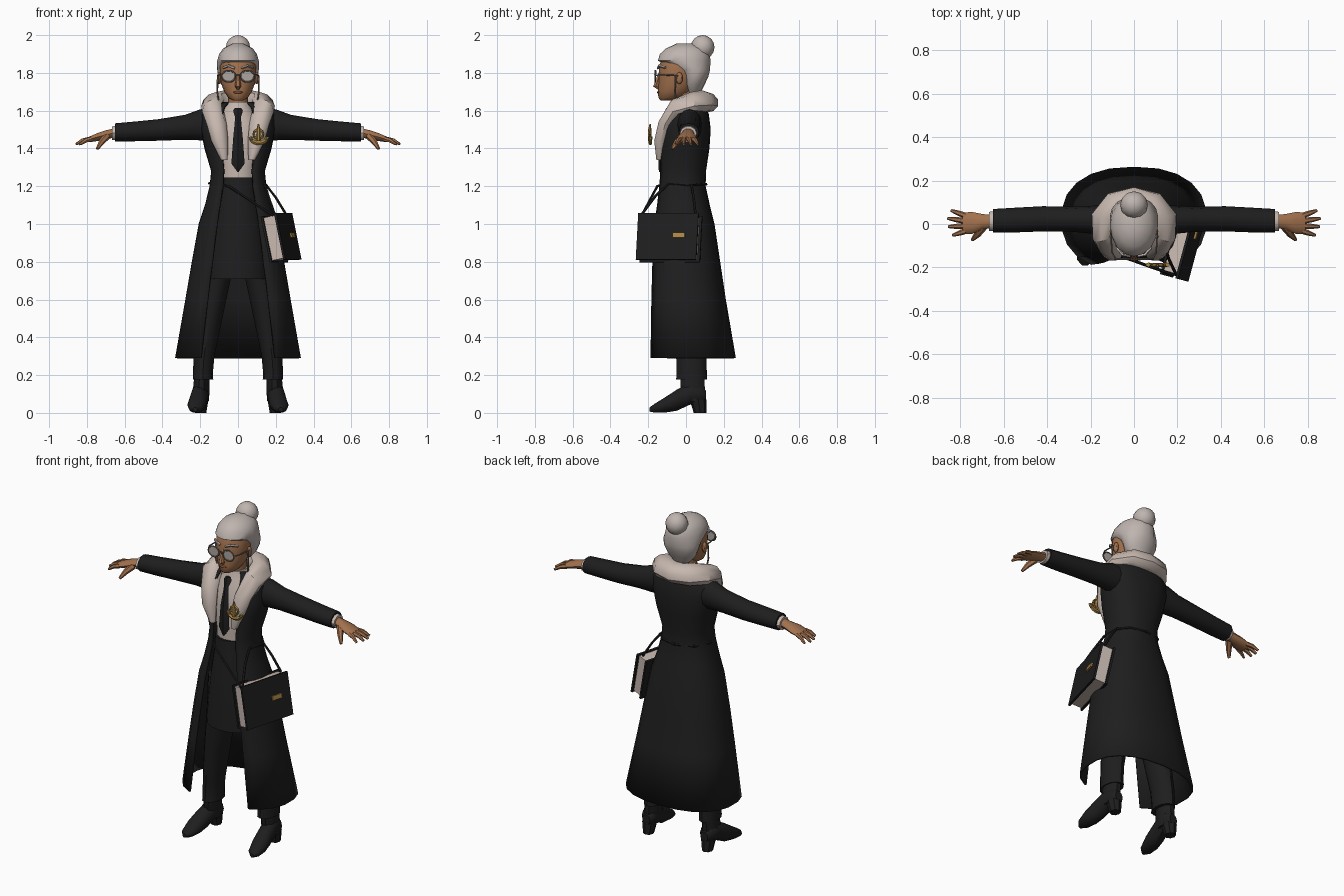
import bpy, bmesh, math
from mathutils import Vector as V, Matrix


def mat(name, r, g, b):
    m = bpy.data.materials.new(name)
    m.diffuse_color = (r, g, b, 1)
    return m


BLACK = mat("charcoal_cloth", .013, .013, .014)
SKIN = mat("warm_skin", .36, .165, .075)
LIP = mat("lip_brown", .22, .08, .045)
HAIR = mat("silver_hair", .52, .46, .43)
FUR = mat("cream_fur", .57, .48, .43)
GOLD = mat("brass", .40, .24, .06)
METAL = mat("grey_metal", .17, .14, .12)
LENS = mat("pale_lens", .42, .38, .36)


def finish(name, bm, m, angle=40):
    bmesh.ops.recalc_face_normals(bm, faces=bm.faces)
    me = bpy.data.meshes.new(name)
    bm.to_mesh(me)
    bm.free()
    me.materials.append(m)
    ob = bpy.data.objects.new(name, me)
    bpy.context.collection.objects.link(ob)
    bpy.ops.object.select_all(action='DESELECT')
    ob.select_set(True)
    bpy.context.view_layer.objects.active = ob
    bpy.ops.object.shade_smooth_by_angle(angle=math.radians(angle))
    return ob


def loft(name, rings, m, closed=True, caps=True, angle=40):
    bm = bmesh.new()
    vs = [[bm.verts.new(p) for p in r] for r in rings]
    n = len(rings[0])
    for a, b in zip(vs, vs[1:]):
        for i in range(n if closed else n - 1):
            j = (i + 1) % n
            bm.faces.new((a[i], a[j], b[j], b[i]))
    if closed and caps:
        bm.faces.new(vs[0])
        bm.faces.new(vs[-1])
    return finish(name, bm, m, angle)


def ring(c, a, b, n=10):
    c, a, b = V(c), V(a), V(b)
    return [c + a * math.cos(2 * math.pi * i / n) + b * math.sin(2 * math.pi * i / n) for i in range(n)]


def tube(name, pts, radii, m, n=6, flat=1.0):
    pts = [V(p) for p in pts]
    rings = []
    for i, p in enumerate(pts):
        d = (pts[min(i + 1, len(pts) - 1)] - pts[max(i - 1, 0)]).normalized()
        ref = V((0, 0, 1)) if abs(d.z) < .9 else V((0, 1, 0))
        a = d.cross(ref).normalized()
        r = radii[i] if isinstance(radii, (list, tuple)) else radii
        rings.append(ring(p, a * r, a.cross(d) * r * flat, n))
    return loft(name, rings, m)


def body(name, rows, m, n=16, cx=0):
    """Upright form: rows of height, half width, front y, back y."""
    return loft(name, [ring((cx, (f + b) / 2, z), (w, 0, 0), (0, (b - f) / 2, 0), n)
                       for z, w, f, b in rows], m)


def ball(name, c, size, m, u=12, v=8):
    bm = bmesh.new()
    bmesh.ops.create_uvsphere(bm, u_segments=u, v_segments=v, radius=1,
                              matrix=Matrix.Translation(c) @ Matrix.Diagonal((*size, 1)))
    return finish(name, bm, m)


def box(name, frame, c, size, m):
    bm = bmesh.new()
    bmesh.ops.create_cube(bm, size=1, matrix=frame @ Matrix.Translation(c) @ Matrix.Diagonal((*size, 1)))
    return finish(name, bm, m)


def hoop(name, c, r, t, m, a0=0, a1=360, n=14, sz=1):
    pts = [(c[0] + r * math.cos(t_), c[1], c[2] + sz * r * math.sin(t_))
           for t_ in (math.radians(a0 + (a1 - a0) * i / n) for i in range(n + 1))]
    return tube(name, pts, t, m, 5)


# Long coat, open down the front: height, half width, front y, back y, half opening
coat_rows = [(.29, .33, -.215, .258, .195), (.6, .275, -.205, .205, .16), (.8, .24, -.195, .175, .135),
             (1.0, .203, -.18, .145, .11), (1.1, .17, -.165, .12, .095), (1.2, .145, -.15, .098, .08),
             (1.28, .137, -.145, .10, .075), (1.4, .172, -.145, .118, .085), (1.5, .192, -.135, .125, .085),
             (1.58, .19, -.105, .115, .08), (1.62, .14, -.08, .10, .07), (1.64, .09, -.06, .08, .05)]
rings = []
for z, w, f, b, o in coat_rows:
    t0 = math.asin((o / w) ** (1 / .85))
    pts = []
    for i in range(19):
        t = t0 + (2 * math.pi - 2 * t0) * i / 18
        s, c = math.sin(t), math.cos(t)
        pts.append(V((math.copysign(abs(s) ** .85, s) * w,
                      (f + b) / 2 - math.copysign(abs(c) ** .85, c) * (b - f) / 2, z)))
    rings.append(pts)
coat = loft("coat", rings, BLACK, closed=False)
sol = coat.modifiers.new("cloth", 'SOLIDIFY')
sol.thickness, sol.offset = .012, 0

# Shirt, belt, long waistcoat and tie
body("shirt", [(1.2, .1, -.125, .07), (1.3, .105, -.126, .07), (1.42, .13, -.128, .08),
               (1.53, .13, -.115, .08), (1.6, .08, -.09, .06), (1.645, .06, -.08, .045)], FUR)
body("belt", [(1.195, .112, -.142, .08), (1.245, .108, -.138, .075)], BLACK)
body("waistcoat_skirt", [(.71, .165, -.172, .1), (.85, .155, -.168, .1), (1.0, .138, -.16, .1),
                         (1.2, .108, -.138, .075)], BLACK)
loft("tie", [ring((0, y, z), (w, 0, 0), (0, .012, 0), 4) for z, w, y in
             [(1.615, .016, -.093), (1.60, .026, -.098), (1.565, .015, -.112), (1.45, .026, -.13),
              (1.32, .035, -.133), (1.275, .003, -.132)]], BLACK)

# Fur collar: centre, section axes, from back to lapel tip
fur = [((0, .105, 1.645), (0, .065, -.02), (0, .02, .052)),
       ((.08, .09, 1.65), (.04, .05, -.02), (0, .01, .055)),
       ((.135, .03, 1.645), (.06, .015, -.02), (0, 0, .05)),
       ((.135, -.05, 1.61), (.055, -.02, -.015), (0, -.025, .05)),
       ((.113, -.11, 1.53), (.053, 0, 0), (0, -.037, .012)),
       ((.097, -.135, 1.44), (.045, 0, 0), (0, -.035, 0)),
       ((.073, -.138, 1.34), (.018, 0, 0), (0, -.02, 0))]
flip = Matrix.Diagonal((-1, 1, 1))
half = [ring(c, a, b, 10) for c, a, b in fur]
loft("fur_collar", [[flip @ p for p in r] for r in reversed(half[1:])] + half, FUR)

# Head, hair and bun
body("neck", [(1.56, .055, -.07, .05), (1.72, .05, -.07, .05)], SKIN, 10)
body("head", [(1.655, .03, -.135, -.06), (1.668, .052, -.146, -.01), (1.70, .073, -.149, .03),
              (1.74, .088, -.146, .05), (1.79, .094, -.145, .06), (1.84, .094, -.142, .06),
              (1.88, .085, -.125, .06)], SKIN)
body("hair", [(1.70, .055, .0, .08), (1.74, .09, -.02, .1), (1.78, .104, -.025, .118),
              (1.815, .11, -.05, .127), (1.865, .11, -.149, .13), (1.90, .1, -.138, .125),
              (1.93, .078, -.105, .1), (1.955, .03, -.05, .05)], HAIR)
ball("hair_bun", (0, .088, 1.936), (.064, .063, .064), HAIR)
tube("nose", [(0, -.138, 1.80), (0, -.152, 1.755), (0, -.16, 1.732), (0, -.142, 1.72)],
     [.008, .013, .017, .012], SKIN)
ball("lips", (0, -.146, 1.697), (.026, .007, .007), LIP, 8, 6)
tube("glasses_bridge", [(-.014, -.165, 1.79), (.014, -.165, 1.79)], .004, METAL, 5)

for side, s in (("left", 1), ("right", -1)):
    # Ear, brow, glasses and chain
    ball("ear_" + side, (s * .1, -.035, 1.772), (.012, .018, .032), SKIN, 8, 6)
    tube("eyebrow_" + side, [(s * .018, -.148, 1.825), (s * .05, -.142, 1.838), (s * .078, -.11, 1.828)],
         .007, HAIR, 5)
    hoop("glasses_rim_" + side, (s * .05, -.162, 1.782), .036, .0045, METAL, sz=.85)
    loft("lens_" + side, [ring((s * .05, y, 1.782), (.033, 0, 0), (0, 0, .027), 12)
                          for y in (-.163, -.159)], LENS)
    tube("glasses_temple_" + side, [(s * .085, -.162, 1.788), (s * .102, -.13, 1.79), (s * .107, -.04, 1.785)],
         .004, METAL, 5)
    tube("glasses_chain_" + side, [(s * .108, -.055, 1.785), (s * .11, -.058, 1.70), (s * .1, -.05, 1.63)],
         .005, METAL, 5)

    # Sleeve, cuff, hand
    def along(rows, n=10):
        return [ring((s * x, y, z), (0, ry, 0), (0, 0, rz), n) for x, y, z, ry, rz in rows]
    loft("sleeve_" + side, along([(.13, .015, 1.53, .07, .085), (.2, .02, 1.525, .064, .082),
                                  (.28, .022, 1.512, .058, .066), (.42, .024, 1.498, .058, .057),
                                  (.55, .018, 1.49, .057, .052), (.65, .015, 1.485, .054, .048)], 12), BLACK)
    loft("cuff_" + side, along([(.64, .014, 1.483, .046, .04), (.668, .012, 1.48, .044, .038)]), FUR)
    loft("palm_" + side, along([(.655, .012, 1.482, .03, .026), (.70, .01, 1.472, .036, .025),
                                (.745, .005, 1.46, .05, .022), (.79, .003, 1.447, .05, .015)]), SKIN)
    for i, (x0, y0, x1, y1) in enumerate([(.775, .038, .842, .062), (.785, .015, .858, .026),
                                          (.785, -.01, .855, -.012), (.775, -.032, .835, -.052)]):
        tube(f"finger_{i + 1}_{side}", [(s * x0, y0, 1.45), (s * (x0 + x1) / 2, (y0 + y1) / 2, 1.443),
                                        (s * x1, y1, 1.422)], [.014, .012, .007], SKIN)
    tube("thumb_" + side, [(s * .695, -.012, 1.465), (s * .722, -.048, 1.435), (s * .745, -.073, 1.398)],
         [.02, .016, .008], SKIN)

    # Trouser leg
    loft("trouser_leg_" + side, [ring((s * x, y, z), (w, 0, 0), (0, d, 0), 12) for z, x, w, y, d in
         [(.178, .185, .054, .03, .082), (.22, .185, .053, .03, .08), (.3, .18, .055, .028, .08),
          (.5, .15, .067, .015, .088), (.75, .108, .078, .0, .1), (.98, .09, .08, -.01, .1)]], BLACK)

    # Heeled boot
    loft("boot_shaft_" + side, [ring((s * x, y, z), (w, 0, 0), (0, d, 0), 10) for z, x, w, y, d in
         [(.06, .197, .042, .045, .055), (.12, .195, .044, .035, .068), (.21, .19, .04, .035, .066)]], BLACK)
    loft("boot_foot_" + side, [ring((s * x, y, (z0 + z1) / 2), (w, 0, 0), (0, 0, (z1 - z0) / 2), 10)
         for y, x, w, z0, z1 in [(.105, .195, .025, .06, .12), (.08, .196, .045, .045, .15),
                                 (.02, .2, .046, .04, .16), (-.05, .21, .048, .008, .125),
                                 (-.11, .218, .05, 0, .085), (-.165, .224, .038, 0, .05),
                                 (-.192, .227, .012, .006, .03)]], BLACK)
    loft("boot_heel_" + side, [ring((s * .198, y, z), (w, 0, 0), (0, d, 0), 8) for z, y, w, d in
         [(0, .075, .03, .034), (.07, .064, .042, .045)]], BLACK)

# Brooch on the lapel
hoop("brooch_crescent", (.11, -.188, 1.462), .045, .011, GOLD, 180, 360, 10, .75)
hoop("brooch_ring", (.108, -.19, 1.475), .026, .007, GOLD, n=10)
tube("brooch_stem", [(.108, -.192, 1.44), (.108, -.192, 1.495), (.108, -.19, 1.53)], [.012, .011, .004], GOLD)

# Book shaped bag, turned and tilted against the hip
u = V((.26, .966, 0)).normalized()
n = u.cross(V((-.2, .04, .98))).normalized()
v = n.cross(u)
frame = Matrix.Translation((.268, -.10, .935)) @ Matrix((n, u, v)).transposed().to_4x4()
box("bag_pages", frame, (-.042, 0, 0), (.066, .305, .232), FUR)
box("bag_outer_cover", frame, (-.005, 0, 0), (.012, .33, .25), BLACK)
box("bag_inner_cover", frame, (-.08, 0, 0), (.012, .33, .25), BLACK)
box("bag_clasp", frame, (.004, .065, .005), (.012, .066, .026), GOLD)
tube("bag_strap", [(.185, -.235, 1.045), (.07, -.195, 1.12), (-.05, -.152, 1.2), (-.125, -.09, 1.215),
                   (-.152, -.02, 1.215), (-.11, .075, 1.215), (0, .107, 1.21), (.1, .085, 1.21),
                   (.15, .03, 1.205), (.2, .04, 1.14), (.255, .05, 1.05)], .007, BLACK, 6)
tube("bag_front_strap", [(.195, -.235, 1.05), (.16, -.16, 1.15), (.14, -.09, 1.215), (.15, .03, 1.205)],
     .007, BLACK, 6)
